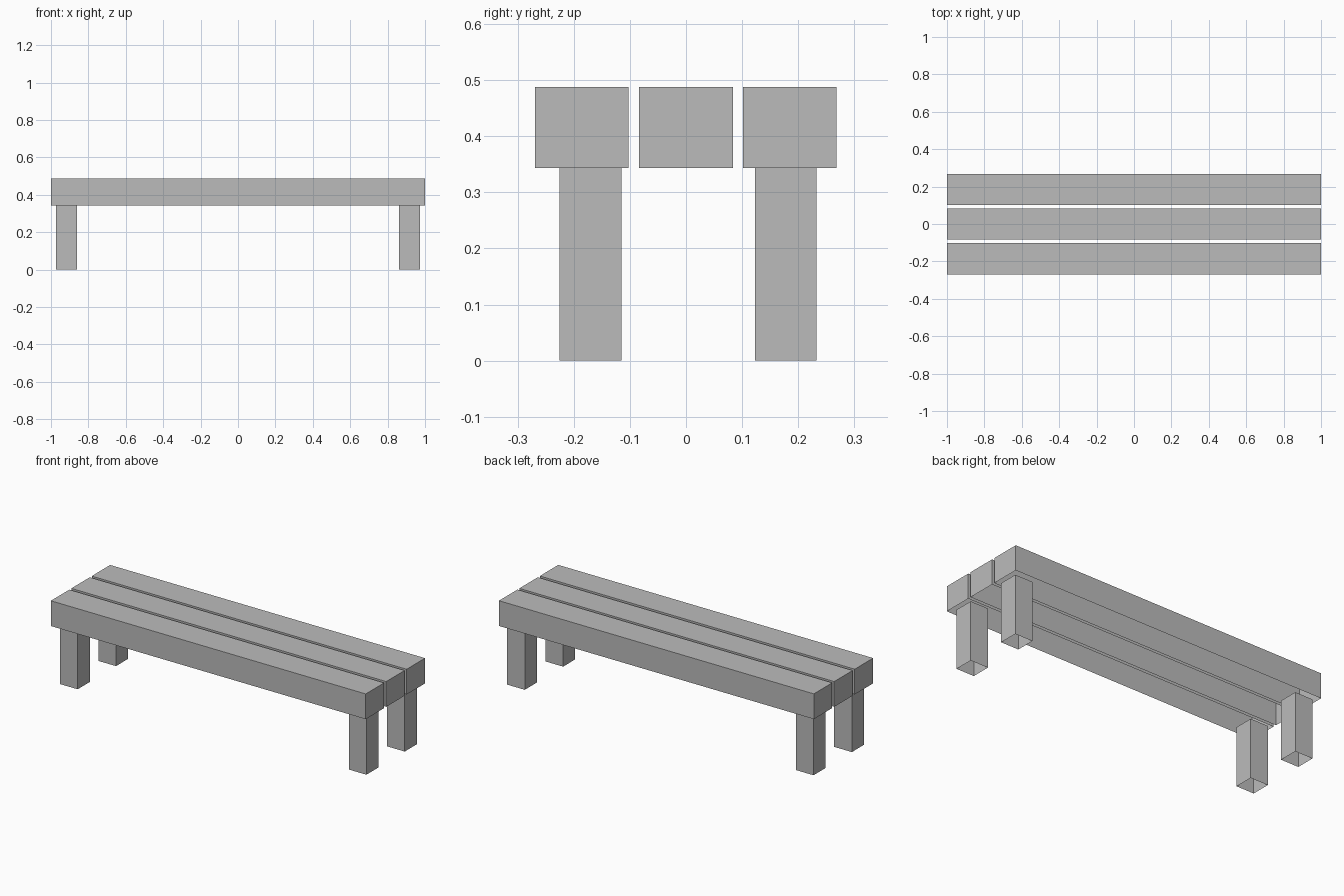
import bpy
import bmesh
from mathutils import Vector

cube = bpy.data.objects.get("Cube")
if cube:
    bpy.data.objects.remove(cube, do_unlink=True)

# One plain grey for the whole bench
grey = bpy.data.materials.new("plain_grey")
grey.use_nodes = True
colour = (0.5, 0.5, 0.5, 1)
grey.diffuse_color = colour
grey.node_tree.nodes["Principled BSDF"].inputs["Base Color"].default_value = colour


def open_box(name, centre, size):
    """Box without its underside, as a hollow shell."""
    bm = bmesh.new()
    bmesh.ops.create_cube(bm, size=1)
    bmesh.ops.scale(bm, vec=Vector(size), verts=bm.verts)
    bm.normal_update()
    under = [f for f in bm.faces if f.normal.z < -0.5]
    bmesh.ops.delete(bm, geom=under, context="FACES_ONLY")
    mesh = bpy.data.meshes.new(name)
    bm.to_mesh(mesh)
    bm.free()
    mesh.materials.append(grey)
    obj = bpy.data.objects.new(name, mesh)
    obj.location = centre
    bpy.context.collection.objects.link(obj)
    return obj


LEG_HEIGHT = 0.343
PLANK_HEIGHT = 0.145

# Three long seat planks with narrow gaps
for side, y in (("front", -0.186), ("middle", 0), ("back", 0.185)):
    open_box(side + "_seat_plank", (0, y, LEG_HEIGHT + PLANK_HEIGHT / 2),
             (2, 0.167, PLANK_HEIGHT))

# Four square legs
for depth, y in (("front", -0.17), ("back", 0.178)):
    for side, x in (("right", -0.917), ("left", 0.917)):
        open_box(f"{depth}_{side}_leg", (x, y, LEG_HEIGHT / 2),
                 (0.112, 0.11, LEG_HEIGHT))
